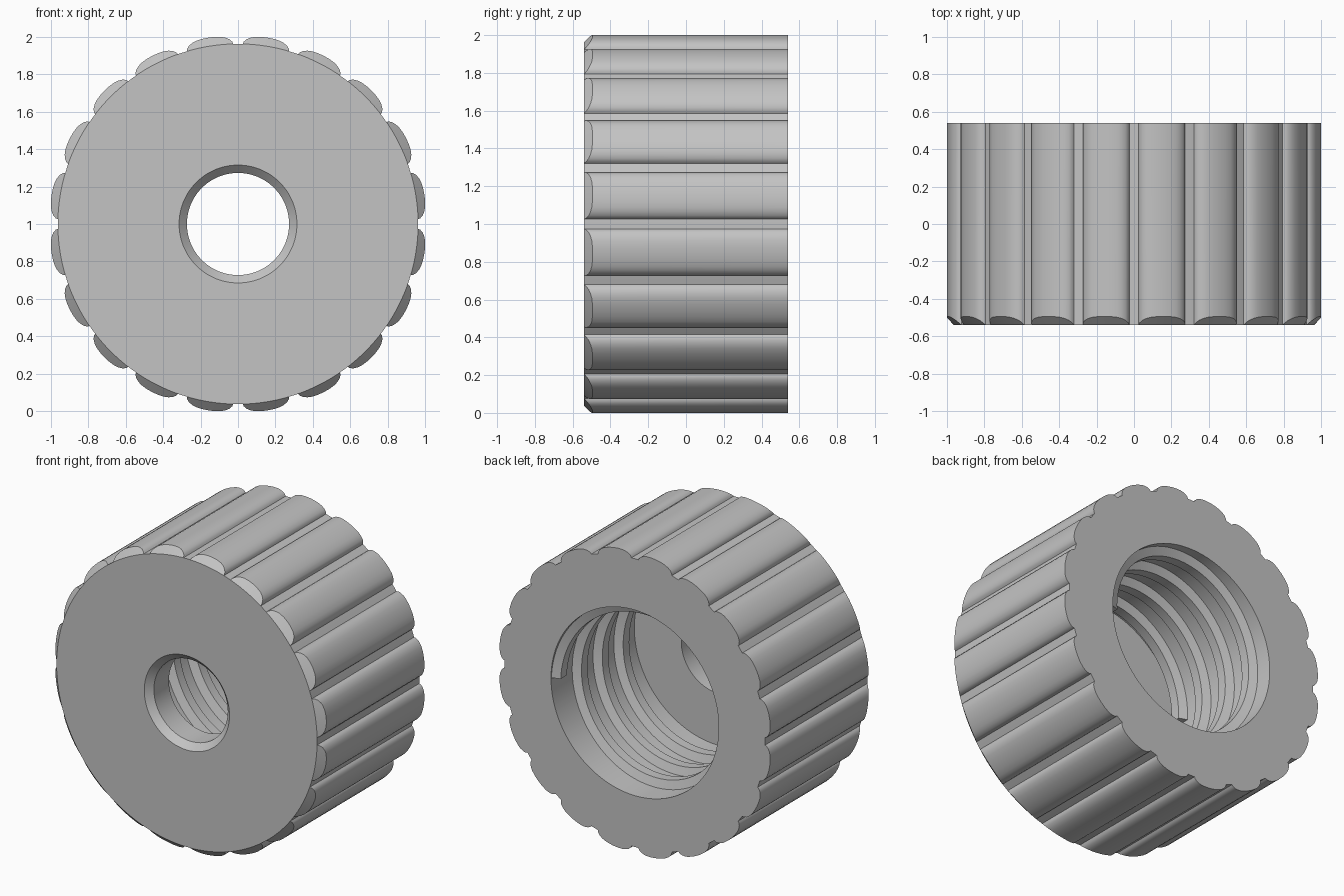
import bpy, bmesh, math

if "Cube" in bpy.data.objects:
    bpy.data.objects.remove(bpy.data.objects["Cube"])

STEEL = bpy.data.materials.new("plain_grey")
STEEL.diffuse_color = (0.55, 0.55, 0.55, 1)
STEEL.use_nodes = True
STEEL.node_tree.nodes["Principled BSDF"].inputs["Base Color"].default_value = STEEL.diffuse_color

FRONT, BACK, FLOOR = -0.54, 0.54, -0.34
CORE_R, BORE_R, HOLE_R = 0.963, 0.62, 0.273


def polar(r, a, y):
    return (r * math.cos(a), y, 1 + r * math.sin(a))


def finish(bm, name):
    bmesh.ops.remove_doubles(bm, verts=bm.verts, dist=1e-5)
    bmesh.ops.recalc_face_normals(bm, faces=bm.faces)
    me = bpy.data.meshes.new(name)
    bm.to_mesh(me)
    bm.free()
    me.materials.append(STEEL)
    ob = bpy.data.objects.new(name, me)
    bpy.context.collection.objects.link(ob)
    bpy.ops.object.select_all(action='DESELECT')
    ob.select_set(True)
    bpy.context.view_layer.objects.active = ob
    bpy.ops.object.shade_smooth_by_angle(angle=math.radians(30))
    return ob


# Outline of the grip: 20 rounded lobes separated by narrow grooves
half = [(0, 1.009), (2, 1.008), (4, 1.004), (5.2, 0.998),
        (6.4, 0.988), (7.2, 0.975), (7.5, CORE_R)]
lobe = [(-d, r) for d, r in reversed(half[1:])] + half + [(9, CORE_R)]
outline = [(math.radians(9 + 18 * i + d), r) for i in range(20) for d, r in lobe]

# Knob body: rings from front face, over the chamfered lobes, into the stepped bore
bm = bmesh.new()
rings = [
    [polar(CORE_R, a, FRONT) for a, r in outline],
    [polar(r, a, FRONT + r - CORE_R) for a, r in outline],
    [polar(r, a, BACK) for a, r in outline],
]
for r, y in [(BORE_R, BACK), (BORE_R, FLOOR), (HOLE_R, FLOOR),
             (HOLE_R, FRONT + 0.042), (0.315, FRONT)]:
    rings.append([polar(r, a, y) for a, _ in outline])
grid = [[bm.verts.new(p) for p in ring] for ring in rings]
n = len(outline)
for k, ring in enumerate(grid):
    nxt = grid[(k + 1) % len(grid)]
    for i in range(n):
        j = (i + 1) % n
        bm.faces.new((ring[i], ring[j], nxt[j], nxt[i]))
finish(bm, "knurled_body")

# Internal screw thread: trapezoid ridge swept along a helix
PITCH, TURNS, STEPS = 0.22, 3.5, 96
section = [(0.63, 0.055), (0.565, 0.032), (0.565, -0.032), (0.63, -0.055)]
bm = bmesh.new()
rows = []
for s in range(int(TURNS * STEPS) + 1):
    t = s / STEPS
    y = BACK - 0.056 - PITCH * t
    rows.append([bm.verts.new(polar(r, 2 * math.pi * t, y + dy)) for r, dy in section])
for a, b in zip(rows, rows[1:]):
    for i in range(4):
        j = (i + 1) % 4
        bm.faces.new((a[i], a[j], b[j], b[i]))
bm.faces.new(rows[0])
bm.faces.new(rows[-1])
finish(bm, "inner_thread")
